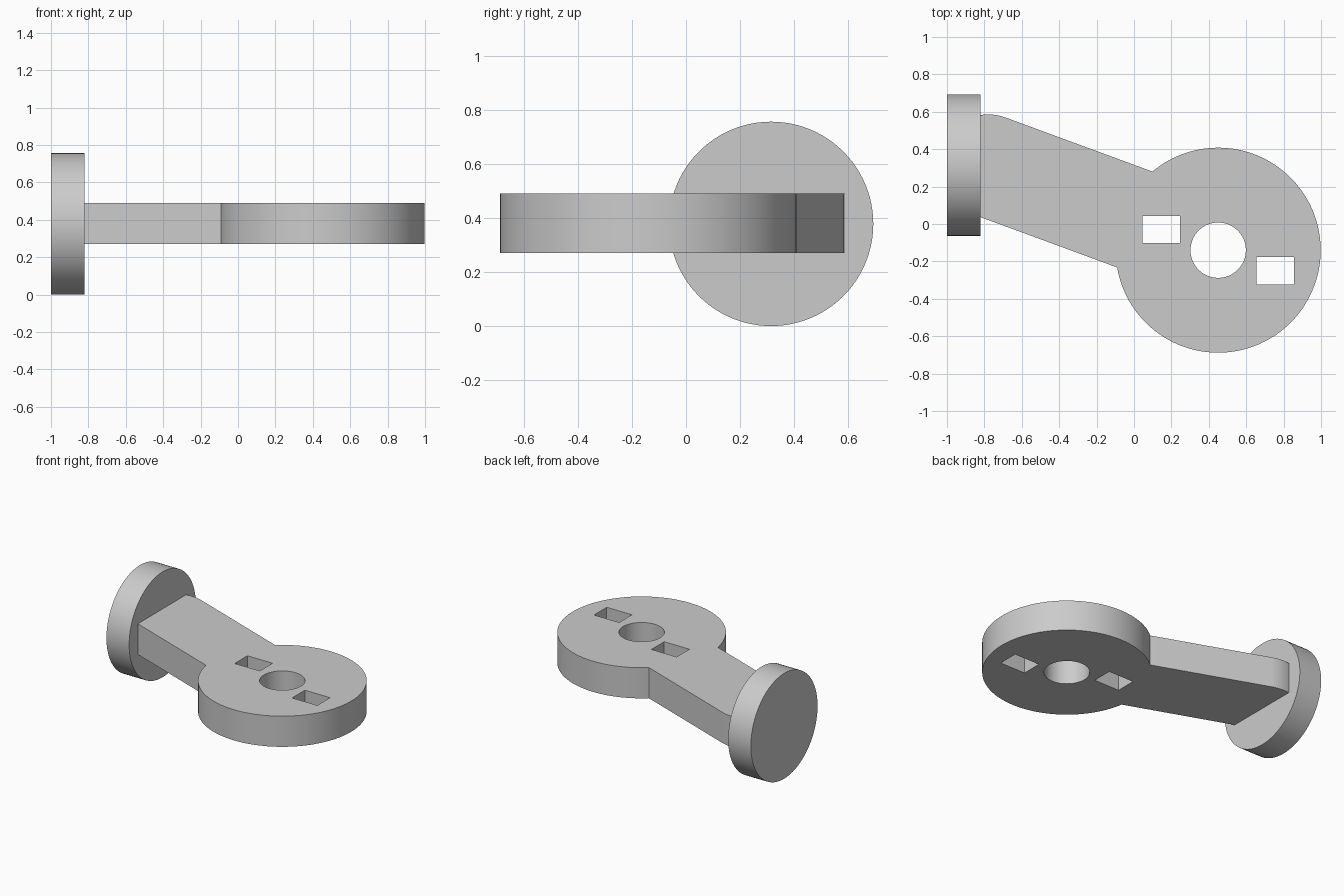
import bpy, bmesh
from math import sin, cos, asin, radians, pi, sqrt
from mathutils import Matrix, Vector

cube = bpy.data.objects.get("Cube")
if cube:
    bpy.data.objects.remove(cube, do_unlink=True)

grey = bpy.data.materials.new("plain grey")
grey.use_nodes = True
COLOUR = (0.6, 0.6, 0.6, 1)
grey.diffuse_color = COLOUR
grey.node_tree.nodes["Principled BSDF"].inputs["Base Color"].default_value = COLOUR

HUB = Vector((0.45, -0.14))       # centre of the round plate
HUB_R, HALF_W = 0.548, 0.273      # plate radius, half width of the arm
Z_LOW, Z_HIGH = 0.27, 0.49
WHEEL_FACE = -0.82                # inner face of the end disc
AXIS = radians(159.8)             # direction of the arm from the hub


def arc(centre, radius, start, end, steps):
    return [centre + radius * Vector((cos(t), sin(t))) for t in
            (start + (end - start) * i / steps for i in range(steps + 1))]


def rectangle(x, y, w, h):
    return [Vector((x + sx * w / 2, y + sy * h / 2))
            for sx, sy in ((-1, -1), (1, -1), (1, 1), (-1, 1))]


def finish(mesh, name):
    mesh.materials.clear()
    mesh.materials.append(grey)
    ob = bpy.data.objects.new(name, mesh)
    bpy.context.collection.objects.link(ob)
    bpy.ops.object.select_all(action='DESELECT')
    ob.select_set(True)
    bpy.context.view_layer.objects.active = ob
    bpy.ops.object.shade_smooth_by_angle(angle=radians(30))
    return ob


def extruded_plate(name, loops, low, high):
    """Extrude a flat outline; the loops after the first become holes."""
    curve = bpy.data.curves.new(name + " outline", 'CURVE')
    curve.dimensions, curve.fill_mode = '2D', 'BOTH'
    curve.extrude = (high - low) / 2
    for loop in loops:
        spline = curve.splines.new('POLY')
        spline.points.add(len(loop) - 1)
        for point, p in zip(spline.points, loop):
            point.co = (p.x, p.y, 0, 1)
        spline.use_cyclic_u = True
    helper = bpy.data.objects.new(name + " outline", curve)
    bpy.context.collection.objects.link(helper)
    bpy.context.view_layer.update()
    mesh = bpy.data.meshes.new_from_object(
        helper.evaluated_get(bpy.context.evaluated_depsgraph_get()))
    bpy.data.objects.remove(helper, do_unlink=True)
    bm = bmesh.new()
    bm.from_mesh(mesh)
    bmesh.ops.remove_doubles(bm, verts=bm.verts, dist=0.0005)
    bmesh.ops.recalc_face_normals(bm, faces=bm.faces)
    bmesh.ops.translate(bm, verts=bm.verts, vec=(0, 0, (low + high) / 2))
    bm.to_mesh(mesh)
    bm.free()
    mesh.name = name
    return finish(mesh, name)


# Round plate and slanted arm share one outline
spread = asin(HALF_W / HUB_R)
outline = arc(HUB, HUB_R, AXIS + spread - 2 * pi, AXIS - spread, 120)
end = HUB + Vector((cos(AXIS), sin(AXIS))) * (1.23 / -cos(AXIS))
cut = asin((WHEEL_FACE - end.x) / -HALF_W)
outline += arc(end, HALF_W, AXIS - pi / 2, pi / 2 + cut, 12)
lower = HUB - HALF_W * Vector((-sin(AXIS), cos(AXIS))) * -1
slope = sin(AXIS) / cos(AXIS)
outline.append(Vector((WHEEL_FACE, lower.y + (WHEEL_FACE - lower.x) * slope)))

# Centre bore and two rectangular slots
bore = arc(HUB, 0.148, 0, 2 * pi, 64)[:-1]
slots = [rectangle(0.145, -0.03, 0.2, 0.145), rectangle(0.755, -0.25, 0.2, 0.145)]
extruded_plate("arm_plate", [outline, bore] + slots, Z_LOW, Z_HIGH)

# Upright disc at the end of the arm
bm = bmesh.new()
bmesh.ops.create_cone(bm, cap_ends=True, segments=96, radius1=0.378, radius2=0.378,
                      depth=WHEEL_FACE + 1,
                      matrix=Matrix.Translation(((WHEEL_FACE - 1) / 2, 0.315, 0.378))
                      @ Matrix.Rotation(pi / 2, 4, 'Y'))
mesh = bpy.data.meshes.new("end_disc")
bm.to_mesh(mesh)
bm.free()
finish(mesh, "end_disc")
